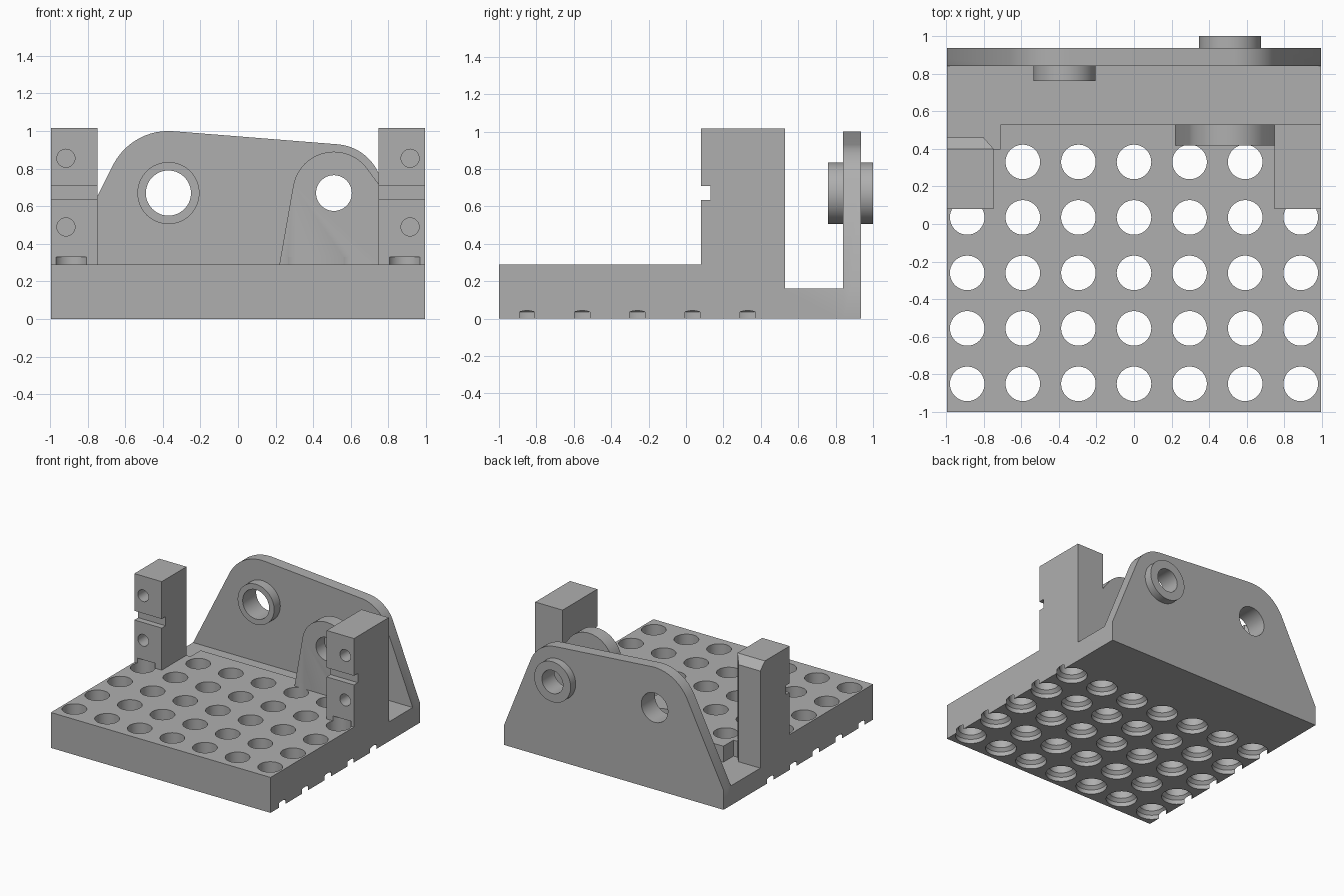
import bpy, bmesh
from math import cos, sin, tau, radians
from mathutils import Vector

cube = bpy.data.objects.get("Cube")
if cube:
    bpy.data.objects.remove(cube, do_unlink=True)

GREY = (0.43, 0.43, 0.43, 1)
mat = bpy.data.materials.new("plain grey")
mat.use_nodes = True
mat.diffuse_color = GREY
mat.node_tree.nodes["Principled BSDF"].inputs["Base Color"].default_value = GREY

HALF = 0.995          # half width
POST_FRONT = 0.08
PIVOT_A = (-0.37, 0.67)   # large pivot bore (x, z)
PIVOT_B = (0.51, 0.67)    # small pivot bore (x, z)
PITCH = 0.295             # hole grid spacing


def finish(name, bm):
    bmesh.ops.recalc_face_normals(bm, faces=bm.faces)
    me = bpy.data.meshes.new(name)
    bm.to_mesh(me)
    bm.free()
    ob = bpy.data.objects.new(name, me)
    me.materials.append(mat)
    bpy.context.collection.objects.link(ob)
    return ob


def hull(name, points):
    """Convex solid around points, with flat faces merged."""
    bm = bmesh.new()
    for p in points:
        bm.verts.new(p)
    res = bmesh.ops.convex_hull(bm, input=bm.verts)
    loose = [v for v in bm.verts if not v.link_faces]
    bmesh.ops.delete(bm, geom=loose, context='VERTS')
    bmesh.ops.dissolve_limit(bm, angle_limit=0.01, verts=bm.verts, edges=bm.edges)
    return finish(name, bm)


def box(name, x, y, z):
    return hull(name, [(a, b, c) for a in x for b in y for c in z])


def slab(name, outline, y0, y1):
    """Convex x-z outline given thickness along y."""
    return hull(name, [(x, y, z) for x, z in outline for y in (y0, y1)])


def circle(centre, r, n=64):
    return [(centre[0] + r * cos(tau * i / n), centre[1] + r * sin(tau * i / n)) for i in range(n)]


def add_lathe(bm, profile, place, n=40):
    """Closed revolved solid from (radius, height) pairs."""
    rings = [[bm.verts.new(place(r * cos(tau * i / n), r * sin(tau * i / n), h))
              for i in range(n)] for r, h in profile]
    for a, b in zip(rings, rings[1:]):
        for i in range(n):
            bm.faces.new((a[i], a[(i + 1) % n], b[(i + 1) % n], b[i]))
    bm.faces.new(rings[0])
    bm.faces.new(rings[-1])


def bore(centre, r, y0, y1):
    """Cylinder along y."""
    bm = bmesh.new()
    add_lathe(bm, [(r, y0), (r, y1)],
              lambda a, b, h: Vector((centre[0] + a, h, centre[1] + b)), 64)
    return finish("bore_cutter", bm)


def combine(ob, tool, operation, keep=False):
    mod = ob.modifiers.new("bool", 'BOOLEAN')
    mod.operation, mod.solver, mod.object = operation, 'EXACT', tool
    me = bpy.data.meshes.new_from_object(
        ob.evaluated_get(bpy.context.evaluated_depsgraph_get()))
    ob.modifiers.clear()
    ob.data = me
    if not keep:
        bpy.data.objects.remove(tool, do_unlink=True)


# Base plate, with a relieved corner behind the left-hand post
bm = bmesh.new()
plan = [(-HALF, -1), (HALF, -1), (HALF, 0.53), (-0.71, 0.53), (-0.71, 0.40), (-HALF, 0.40)]
face = bm.faces.new([bm.verts.new((x, y, 0)) for x, y in plan])
top = bmesh.ops.extrude_face_region(bm, geom=[face])["geom"]
bmesh.ops.translate(bm, vec=(0, 0, 0.29),
                    verts=[v for v in top if isinstance(v, bmesh.types.BMVert)])
body = finish("base_with_posts_and_wall", bm)

# Low rear ledge
combine(body, box("ledge", (-HALF, HALF), (0.3, 0.88), (0, 0.16)), 'UNION')

# Posts: a plain one, and one with chamfered rear edges
combine(body, box("post", (0.747, HALF), (POST_FRONT, 0.53), (0.05, 1.015)), 'UNION')
foot = [(-HALF, POST_FRONT), (-0.747, POST_FRONT), (-0.747, 0.40), (-0.80, 0.46), (-HALF, 0.46)]
crown = [(x, min(y, 0.40), 1.015) for x, y in foot]
combine(body, hull("post", [(x, y, z) for x, y in foot for z in (0.05, 0.955)] + crown), 'UNION')

# Rear wall wrapped around both pivots
outline = circle(PIVOT_A, 0.33) + circle(PIVOT_B, 0.26) + [
    (s * HALF, z) for s in (-1, 1) for z in (0, 0.16)]
combine(body, slab("wall", outline, 0.84, 0.935), 'UNION')

# Pivot lug in front of the wall
lug = slab("pivot_lug", circle(PIVOT_B, 0.22) + [(0.22, 0.29), (0.75, 0.29), (0.75, 0.715)], 0.417, 0.53)

# Grid of holes, counterbored from below
bm = bmesh.new()
for i in range(-3, 4):
    for j in range(5):
        cx, cy = i * PITCH * 1.002, -0.85 + j * PITCH
        add_lathe(bm, [(0.116, -0.05), (0.116, 0.035), (0.092, 0.059), (0.092, 0.33)],
                  lambda a, b, h: Vector((cx + a, cy + b, h)))
grid = finish("hole_grid_cutter", bm)
combine(lug, grid, 'DIFFERENCE', keep=True)
combine(body, grid, 'DIFFERENCE')

# Groove and screw holes on the post fronts
combine(body, box("groove", (-1.1, 1.1), (0, 0.13), (0.635, 0.71)), 'DIFFERENCE')
for x in (-0.915, 0.915):
    for z in (0.49, 0.855):
        combine(body, bore((x, z), 0.048, 0, 0.25), 'DIFFERENCE')

# Pivot bores and their raised rings
front_ring = bore(PIVOT_A, 0.165, 0.76, 0.84)
front_ring.name = "front_pivot_ring"
rear_ring = bore(PIVOT_B, 0.165, 0.935, 1.0)
rear_ring.name = "rear_pivot_ring"
for part, centre, r in ((body, PIVOT_A, 0.12), (front_ring, PIVOT_A, 0.12),
                        (body, PIVOT_B, 0.095), (rear_ring, PIVOT_B, 0.095),
                        (lug, PIVOT_B, 0.095)):
    y0 = 0.3 if part is lug else 0.7
    y1 = 0.65 if part is lug else 1.1
    combine(part, bore(centre, r, y0, y1), 'DIFFERENCE')

# Smooth curved walls, keep machined edges crisp
bpy.ops.object.select_all(action='DESELECT')
for ob in (body, lug, front_ring, rear_ring):
    ob.select_set(True)
bpy.context.view_layer.objects.active = body
bpy.ops.object.shade_smooth_by_angle(angle=radians(30))
